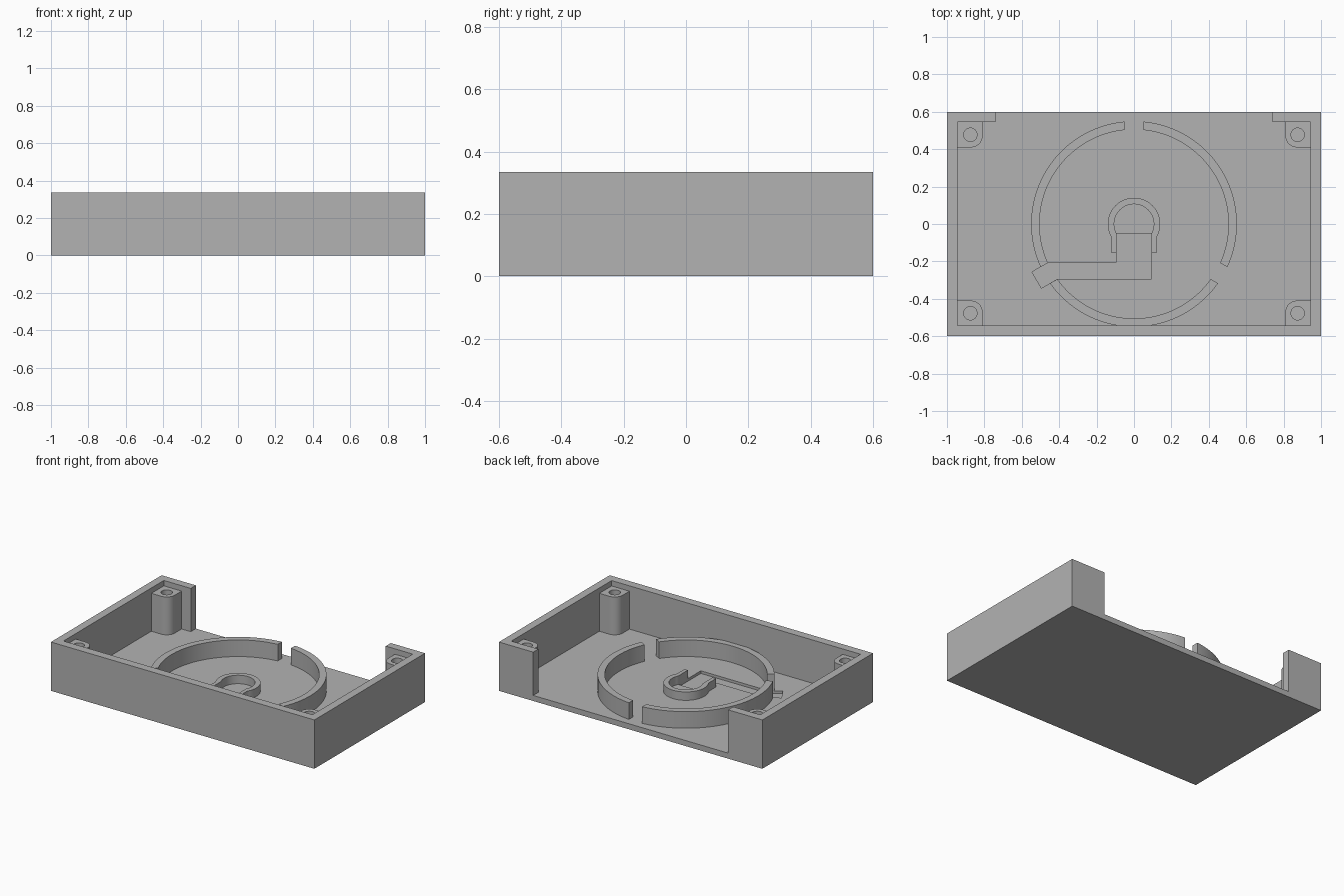
import bpy, bmesh, math
from math import sin, cos, asin, acos, pi, radians

if "Cube" in bpy.data.objects:
    bpy.data.objects.remove(bpy.data.objects["Cube"])

FLOOR, TOP = 0.038, 0.335
grey = bpy.data.materials.new("plain grey")
grey.diffuse_color = (0.45, 0.45, 0.45, 1)
grey.use_nodes = True
grey.node_tree.nodes["Principled BSDF"].inputs["Base Color"].default_value = grey.diffuse_color


def prism(name, outline, z0, z1):
    """Extrude a flat outline between two heights."""
    bm = bmesh.new()
    face = bm.faces.new([bm.verts.new((x, y, z0)) for x, y in outline])
    new = bmesh.ops.extrude_face_region(bm, geom=[face])["geom"]
    bmesh.ops.translate(bm, vec=(0, 0, z1 - z0),
                        verts=[v for v in new if isinstance(v, bmesh.types.BMVert)])
    bmesh.ops.recalc_face_normals(bm, faces=bm.faces)
    me = bpy.data.meshes.new(name)
    bm.to_mesh(me)
    bm.free()
    me.materials.append(grey)
    ob = bpy.data.objects.new(name, me)
    bpy.context.collection.objects.link(ob)
    return ob


def rect(x0, x1, y0, y1):
    return [(x0, y0), (x1, y0), (x1, y1), (x0, y1)]


def arc(r, a0, a1, n, cx=0, cy=0):
    return [(cx + r * cos(a0 + (a1 - a0) * i / n), cy + r * sin(a0 + (a1 - a0) * i / n))
            for i in range(n + 1)]


def activate(ob):
    bpy.ops.object.select_all(action="DESELECT")
    ob.select_set(True)
    bpy.context.view_layer.objects.active = ob


def cut(ob, cutter):
    mod = ob.modifiers.new("cut", "BOOLEAN")
    mod.operation, mod.solver, mod.object = "DIFFERENCE", "EXACT", cutter
    activate(ob)
    bpy.ops.object.modifier_apply(modifier=mod.name)
    bpy.data.objects.remove(cutter)


def smooth(ob):
    activate(ob)
    bpy.ops.object.shade_smooth_by_angle(angle=radians(30))


# Open tray with a wide gap in the back wall
tray = prism("tray", rect(-1, 1, -0.6, 0.6), 0, TOP)
inside = [(-0.945, -0.543), (0.945, -0.543), (0.945, 0.545), (0.74, 0.545),
          (0.74, 0.7), (-0.74, 0.7), (-0.74, 0.545), (-0.945, 0.545)]
cut(tray, prism("cavity", inside, FLOOR, 0.5))

# Shallow cable groove in the floor, leading out through the ring
groove = [(-0.094, -0.05), (0.094, -0.05), (0.094, -0.295), (-0.412, -0.295),
          (-0.495, -0.343), (-0.545, -0.257), (-0.46, -0.205), (-0.094, -0.205)]
cut(tray, prism("groove", groove, FLOOR - 0.018, 0.1))

# Big ring in three segments, parted by straight gaps
R_IN, R_OUT, HALF_GAP = 0.505, 0.55, 0.05
g_in, g_out = asin(HALF_GAP / R_IN), asin(HALF_GAP / R_OUT)
for i in range(3):
    a0 = pi / 2 + i * 2 * pi / 3
    a1 = a0 + 2 * pi / 3
    outline = arc(R_OUT, a0 + g_out, a1 - g_out, 40) + arc(R_IN, a1 - g_in, a0 + g_in, 40)
    smooth(prism("ring_segment", outline, FLOOR, 0.152))

# Central hub: keyhole-shaped collar with two short legs
a_out, a_in = acos(0.12 / 0.14), acos(0.094 / 0.106)
hub = (arc(0.14, -a_out, pi + a_out, 48) + [(-0.12, -0.155), (-0.094, -0.155)]
       + arc(0.106, pi + a_in, -a_in, 48) + [(0.094, -0.155), (0.12, -0.155)])
smooth(prism("hub_collar", hub, FLOOR, 0.096))

# Corner screw posts with one rounded corner and a blind hole
for sx in (-1, 1):
    for sy in (-1, 1):
        outline = ([(0.96, 0.56), (0.81, 0.56)]
                   + arc(0.06, pi, 1.5 * pi, 12, 0.87, 0.47) + [(0.96, 0.41)])
        post = prism("screw_post", [(sx * x, sy * y) for x, y in outline], FLOOR, 0.298)
        hole = arc(0.036, 0, 2 * pi, 32, sx * 0.875, sy * 0.477)[:-1]
        cut(post, prism("screw_hole", hole, 0.1, 0.4))
        smooth(post)
